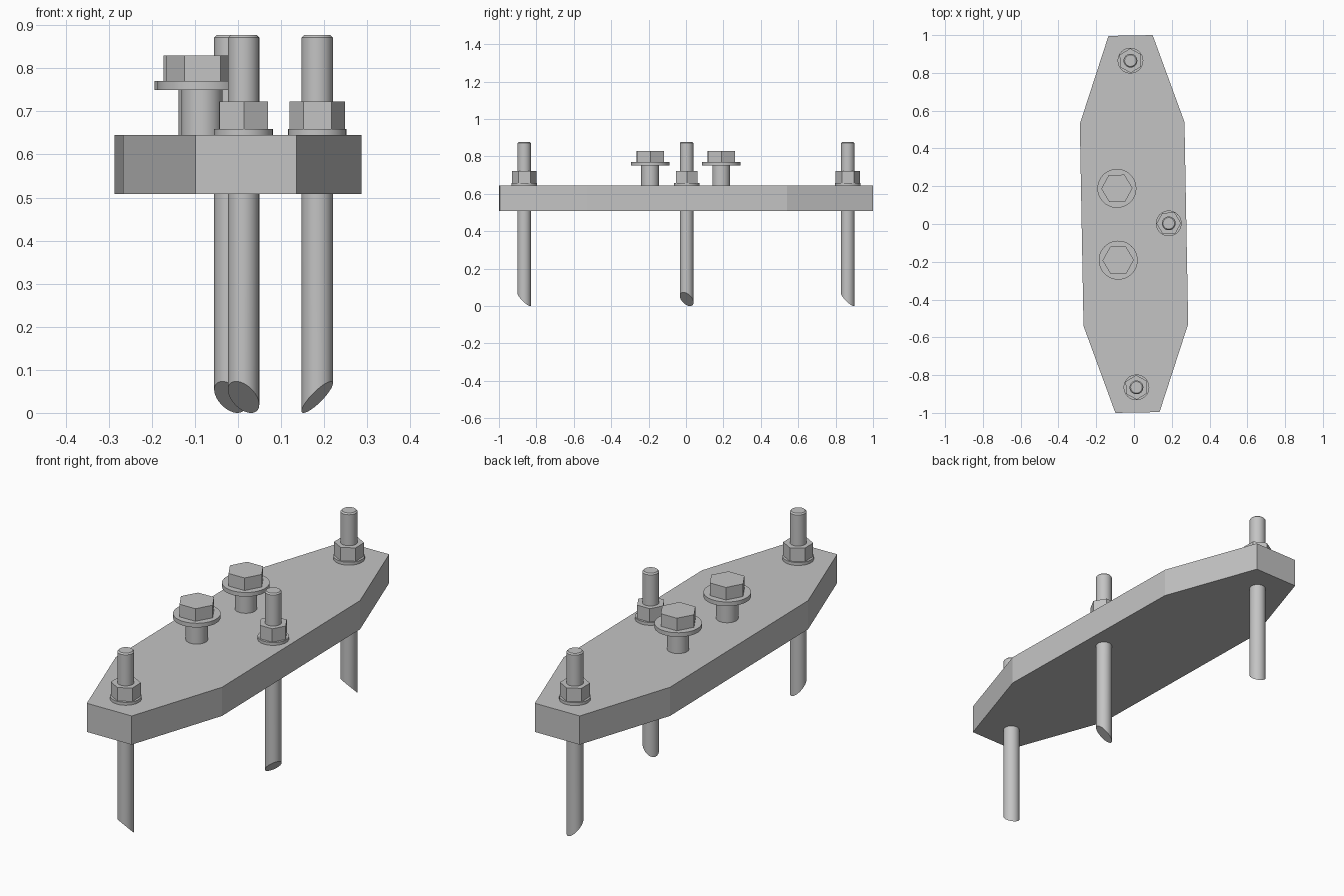
import bpy, bmesh, math
from mathutils import Matrix, Vector

cube = bpy.data.objects.get("Cube")
if cube:
    bpy.data.objects.remove(cube, do_unlink=True)

steel = bpy.data.materials.new("grey steel")
steel.use_nodes = True
GREY = (0.55, 0.55, 0.55, 1)
steel.diffuse_color = GREY
steel.node_tree.nodes["Principled BSDF"].inputs["Base Color"].default_value = GREY

TURN = Matrix.Rotation(math.radians(1.05), 4, 'Z')   # whole assembly sits slightly askew


def finish(name, bm, place=Vector(), smooth=True):
    bmesh.ops.recalc_face_normals(bm, faces=bm.faces)
    bm.transform(TURN @ Matrix.Translation(place))
    mesh = bpy.data.meshes.new(name)
    bm.to_mesh(mesh)
    bm.free()
    mesh.materials.append(steel)
    obj = bpy.data.objects.new(name, mesh)
    bpy.context.collection.objects.link(obj)
    if smooth:
        bpy.ops.object.select_all(action='DESELECT')
        obj.select_set(True)
        bpy.context.view_layer.objects.active = obj
        bpy.ops.object.shade_smooth_by_angle(angle=math.radians(30))
    return obj


def prism(bm, sides, radius, z0, z1, start=0.0, top=None):
    """Closed prism, optionally tapering to another top radius."""
    m = Matrix.Translation((0, 0, (z0 + z1) / 2)) @ Matrix.Rotation(start, 4, 'Z')
    bmesh.ops.create_cone(bm, cap_ends=True, segments=sides, radius1=radius,
                          radius2=radius if top is None else top, depth=z1 - z0, matrix=m)


def part(name, place, sides, radius, z0, z1, start=0.0):
    bm = bmesh.new()
    prism(bm, sides, radius, z0, z1, start)
    return finish(name, bm, place, smooth=sides > 8)


# Base plate: long bar with tapered ends
bm = bmesh.new()
quarter = [(0.277, 0.535), (0.117, 0.998)]
outline = quarter + [(-x, y) for x, y in reversed(quarter)]
outline += [(-x, -y) for x, y in outline]
face = bm.faces.new([bm.verts.new((x, y, 0.508)) for x, y in outline])
up = bmesh.ops.extrude_face_region(bm, geom=[face])["geom"]
bmesh.ops.translate(bm, vec=(0, 0, 0.137), verts=[v for v in up if isinstance(v, bmesh.types.BMVert)])
finish("base_plate", bm, smooth=False)

# Anchor studs with slant-cut tips, each with a washer and hex nut
R = 0.0365
for label, x, y, spin in (("front", -0.003, -0.865, 0),
                          ("back", -0.003, 0.865, 0),
                          ("left", 0.184, 0, math.pi / 2)):
    place = Vector((x, y, 0))
    bm = bmesh.new()
    prism(bm, 32, R, 0, 0.877)
    rim = [e for e in bm.edges if all(v.co.z > 0.8 for v in e.verts)]
    bmesh.ops.bevel(bm, geom=rim, offset=0.006, segments=1, affect='EDGES')
    high = Matrix.Rotation(spin, 3, 'Z') @ Vector((-0.5, -0.87, 0))
    for v in bm.verts:
        if v.co.z < 0.1:
            v.co.z = R + v.co.dot(high)
    finish(label + "_stud", bm, place)
    part(label + "_washer", place, 32, 0.068, 0.645, 0.659)
    part(label + "_nut", place, 6, 0.065, 0.659, 0.723, spin)

# Flanged hex bolts standing proud of the plate
for label, y in (("front", -0.19), ("back", 0.19)):
    place = Vector((-0.087, y, 0))
    part(label + "_bolt_shank", place, 32, 0.048, 0.55, 0.75)
    part(label + "_bolt_flange", place, 40, 0.103, 0.75, 0.77)
    part(label + "_bolt_head", place, 6, 0.083, 0.77, 0.83, math.pi / 2)
